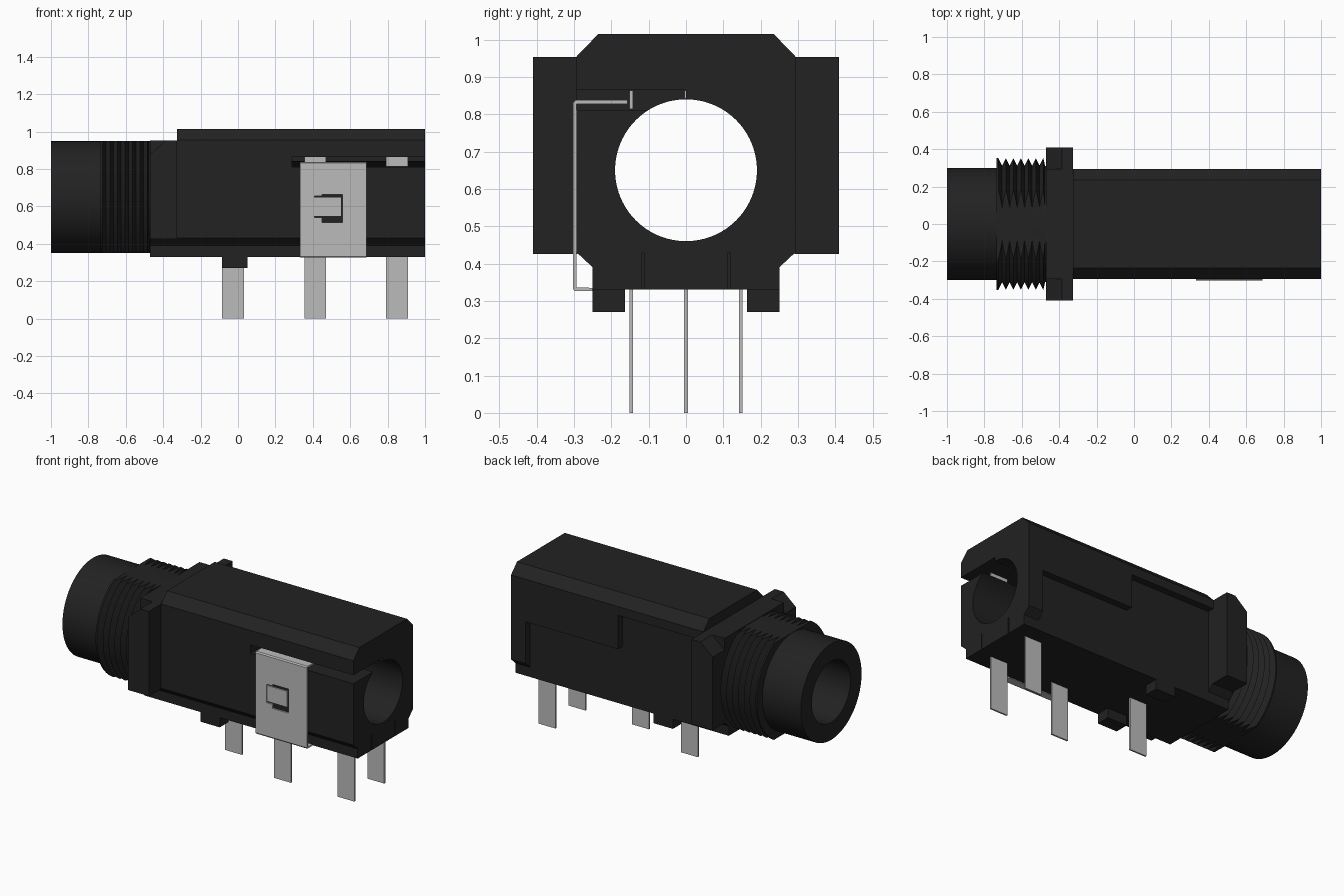
import bpy, bmesh, math
from mathutils import Vector

old = bpy.data.objects.get("Cube")
if old:
    bpy.data.objects.remove(old, do_unlink=True)


def material(name, rgb):
    m = bpy.data.materials.new(name)
    m.use_nodes = True
    m.diffuse_color = (*rgb, 1)
    bsdf = next(n for n in m.node_tree.nodes if n.type == 'BSDF_PRINCIPLED')
    bsdf.inputs["Base Color"].default_value = (*rgb, 1)
    return m


BLACK = material("black plastic", (0.016, 0.016, 0.016))
SILVER = material("silver metal", (0.5, 0.5, 0.5))
AXIS_Z = 0.65      # height of the bore axis
BORE = 0.19


def finish(name, bm, mat):
    bmesh.ops.recalc_face_normals(bm, faces=bm.faces)
    me = bpy.data.meshes.new(name)
    bm.to_mesh(me)
    bm.free()
    me.materials.append(mat)
    ob = bpy.data.objects.new(name, me)
    bpy.context.collection.objects.link(ob)
    return ob


def prism(name, pts, start, end, mat):
    """Extrude a polygon; start and end map a 2D point to 3D."""
    bm = bmesh.new()
    a = [bm.verts.new(start(*p)) for p in pts]
    b = [bm.verts.new(end(*p)) for p in pts]
    bm.faces.new(a)
    bm.faces.new(b[::-1])
    for i in range(len(pts)):
        j = (i + 1) % len(pts)
        bm.faces.new((a[i], b[i], b[j], a[j]))
    return finish(name, bm, mat)


def prism_x(name, pts, x0, x1, mat=BLACK):
    return prism(name, pts, lambda y, z: (x0, y, z), lambda y, z: (x1, y, z), mat)


def prism_y(name, pts, y0, y1, mat=BLACK):
    return prism(name, pts, lambda x, z: (x, y0, z), lambda x, z: (x, y1, z), mat)


def box(name, x0, x1, y0, y1, z0, z1, mat=BLACK):
    return prism_x(name, [(y0, z0), (y1, z0), (y1, z1), (y0, z1)], x0, x1, mat)


def boolean(ob, cutters, op='DIFFERENCE'):
    """Apply boolean cutters, then remove them."""
    for c in cutters:
        c.hide_render = True
        mod = ob.modifiers.new("cut", 'BOOLEAN')
        mod.operation, mod.object, mod.solver = op, c, 'EXACT'
    dg = bpy.context.evaluated_depsgraph_get()
    me = bpy.data.meshes.new_from_object(ob.evaluated_get(dg))
    ob.modifiers.clear()
    ob.data = me
    me.name = ob.name
    for c in cutters:
        bpy.data.objects.remove(c, do_unlink=True)


def smooth(ob):
    bpy.ops.object.select_all(action='DESELECT')
    ob.select_set(True)
    bpy.context.view_layer.objects.active = ob
    bpy.ops.object.shade_smooth_by_angle(angle=math.radians(25))


def circle(r, n=96):
    return [(r * math.cos(2 * math.pi * i / n), AXIS_Z + r * math.sin(2 * math.pi * i / n))
            for i in range(n)]


def mirrored(half):
    return half + [(-y, z) for y, z in reversed(half)]


# Housing: chamfered profile along x, with bore, contact slot and stepped back side
housing = prism_x("housing", mirrored([(0.25, 0.33), (0.25, 0.39), (0.293, 0.43),
                                       (0.293, 0.955), (0.235, 1.015)]), -0.325, 1.0)
cutters = [
    prism_x("bore_cutter", circle(BORE), -0.6, 1.2),
    box("slot_cutter", 0.29, 1.1, -0.5, 0.0, 0.812, 0.865),
    box("back_recess_cutter", 0.26, 0.90, 0.25, 0.5, 0.2, 0.69),
    box("back_long_recess_cutter", -0.5, 0.262, 0.25, 0.5, 0.2, 0.90),
]
for y in (-0.115, 0.115):
    cutters.append(box("seam_cutter", 0.993, 1.1, y - 0.003, y + 0.003, 0.2, 0.43))
boolean(housing, cutters)
smooth(housing)

# Collar: core block plus two wings with a sloped upper corner
collar = prism_x("collar_core", mirrored([(0.25, 0.33), (0.25, 0.39), (0.293, 0.43),
                                          (0.293, 0.953)]), -0.47, -0.325)
boolean(collar, [prism_x("bore_cutter", circle(BORE), -0.6, 0.2)])
smooth(collar)
for side, s in (("left", 1), ("right", -1)):
    ya, yb = sorted((s * 0.29, s * 0.41))
    # the front of the model faces -y, so name the wings by front and back
    label = "back" if s > 0 else "front"
    prism_y(label + "_collar_wing", [(-0.47, 0.425), (-0.325, 0.425), (-0.325, 0.953),
                                     (-0.385, 0.953), (-0.47, 0.88)], ya, yb)

# Barrel: lathed sleeve with thread ridges, flattened above and below
profile = [(-1.0, BORE), (-1.0, 0.299), (-0.735, 0.299), (-0.735, 0.352)]
PITCH = 0.04
for i in range(6):
    x = -0.725 + i * PITCH
    profile += [(x, 0.352), (x + PITCH / 2, 0.312)]
profile += [(-0.485, 0.352), (-0.475, 0.31), (-0.46, 0.31), (-0.46, BORE)]
bm = bmesh.new()
N = 96
rings = [[bm.verts.new((x, r * math.cos(2 * math.pi * k / N),
                        AXIS_Z + r * math.sin(2 * math.pi * k / N))) for k in range(N)]
         for x, r in profile]
for i, ring in enumerate(rings):
    nxt = rings[(i + 1) % len(rings)]
    for k in range(N):
        m = (k + 1) % N
        bm.faces.new((ring[k], ring[m], nxt[m], nxt[k]))
barrel = finish("threaded_barrel", bm, BLACK)
boolean(barrel, [box("flat_cutter", -1.2, 0, -0.6, 0.6, AXIS_Z - 0.3, AXIS_Z + 0.3)], 'INTERSECT')
smooth(barrel)

# Feet under the housing
for label, y in (("front", -0.207), ("back", 0.207)):
    box(label + "_foot", -0.085, 0.05, y - 0.043, y + 0.043, 0.27, 0.335)

# Solder pins
for label, x, y in (("sleeve", -0.027, 0.0), ("clip", 0.413, -0.147),
                    ("front_end", 0.85, -0.147), ("back_end", 0.85, 0.147)):
    box(label + "_pin", x - 0.058, x + 0.058, y - 0.005, y + 0.005, 0.0, 0.36, SILVER)

# Contact tabs inside the slot
for label, x in (("inner", 0.413), ("outer", 0.85)):
    box(label + "_contact_tab", x - 0.058, x + 0.058, -0.152, -0.142, 0.814, 0.864, SILVER)
box("centre_contact_tab", 0.79, 0.91, -0.004, 0.0, 0.842, 0.864, SILVER)

# Spring clip: folded strip with a punched window and a tongue
clip = prism_x("spring_clip", [(-0.157, 0.838), (-0.296, 0.838), (-0.303, 0.831),
                               (-0.303, 0.333), (-0.298, 0.326), (-0.25, 0.326),
                               (-0.25, 0.335), (-0.293, 0.336), (-0.293, 0.827),
                               (-0.157, 0.827)], 0.332, 0.687, SILVER)
boolean(clip, [prism_y("window_cutter", [(0.41, 0.54), (0.45, 0.54), (0.45, 0.515),
                                         (0.56, 0.515), (0.56, 0.665), (0.45, 0.665),
                                         (0.45, 0.655), (0.41, 0.655)], -0.4, -0.26)])
box("clip_tongue", 0.405, 0.55, -0.301, -0.292, 0.548, 0.647, SILVER)
